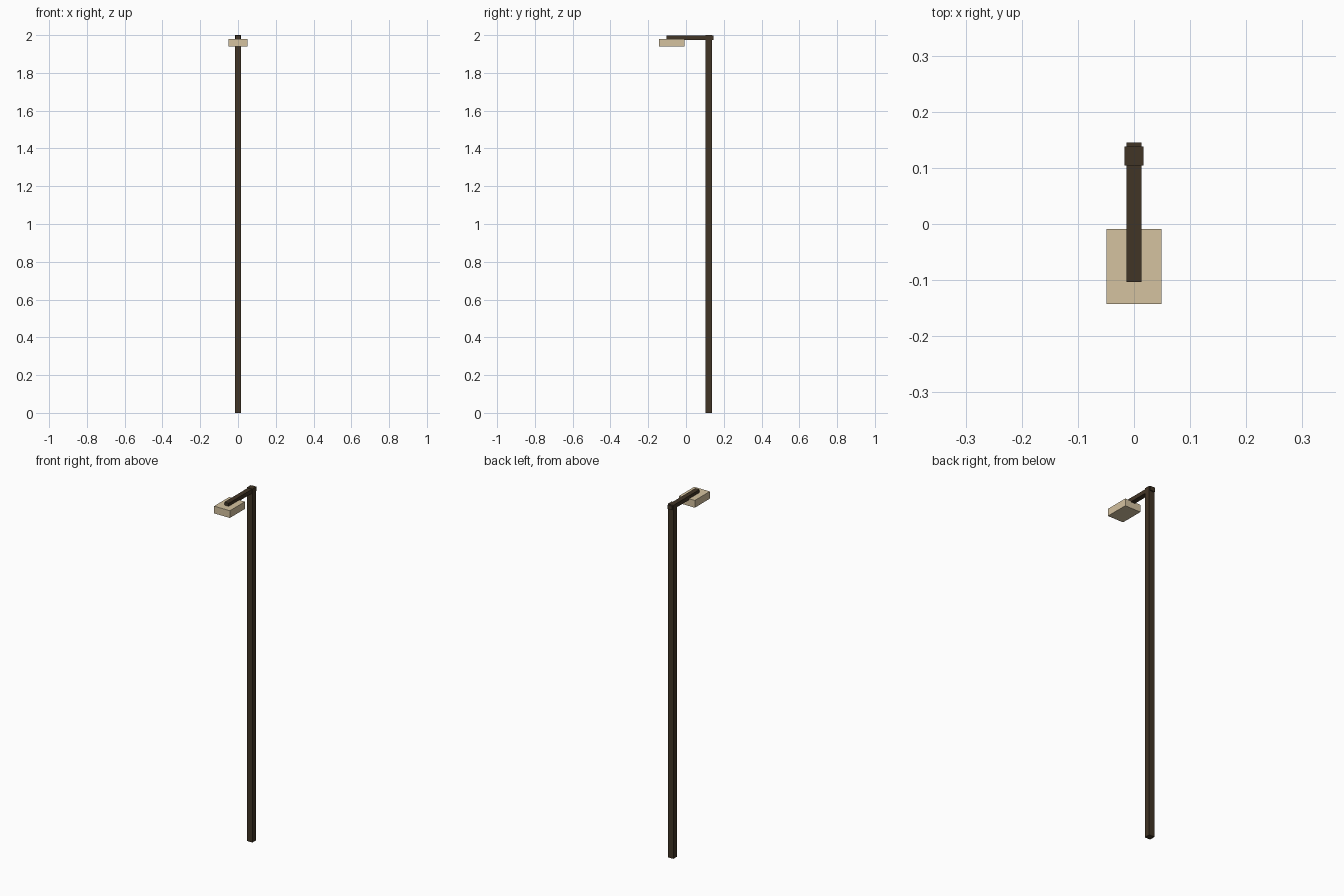
import bpy
import bmesh
from mathutils import Vector

if "Cube" in bpy.data.objects:
    bpy.data.objects.remove(bpy.data.objects["Cube"])


def material(name, rgb):
    m = bpy.data.materials.new(name)
    m.diffuse_color = (*rgb, 1.0)
    m.use_nodes = True
    m.node_tree.nodes["Principled BSDF"].inputs["Base Color"].default_value = m.diffuse_color
    return m


def box(name, lo, hi, mat):
    """Axis-aligned box between two corners."""
    lo, hi = Vector(lo), Vector(hi)
    bm = bmesh.new()
    bmesh.ops.create_cube(bm, size=1.0)
    bmesh.ops.scale(bm, vec=hi - lo, verts=bm.verts)
    bmesh.ops.translate(bm, vec=(lo + hi) / 2, verts=bm.verts)
    mesh = bpy.data.meshes.new(name)
    bm.to_mesh(mesh)
    bm.free()
    mesh.materials.append(mat)
    obj = bpy.data.objects.new(name, mesh)
    bpy.context.collection.objects.link(obj)
    return obj


brown = material("dark brown", (0.053, 0.035, 0.019))
cream = material("warm cream", (0.66, 0.54, 0.35))

# Tall square post
box("post", (-0.017, 0.104, 0), (0.017, 0.138, 2.0), brown)
# Horizontal arm, poking slightly out behind the post
box("arm", (-0.0135, -0.103, 1.974), (0.0135, 0.145, 1.997), brown)
# Lamp head hanging under the arm
box("lamp_head", (-0.049, -0.143, 1.939), (0.049, -0.009, 1.98), cream)
